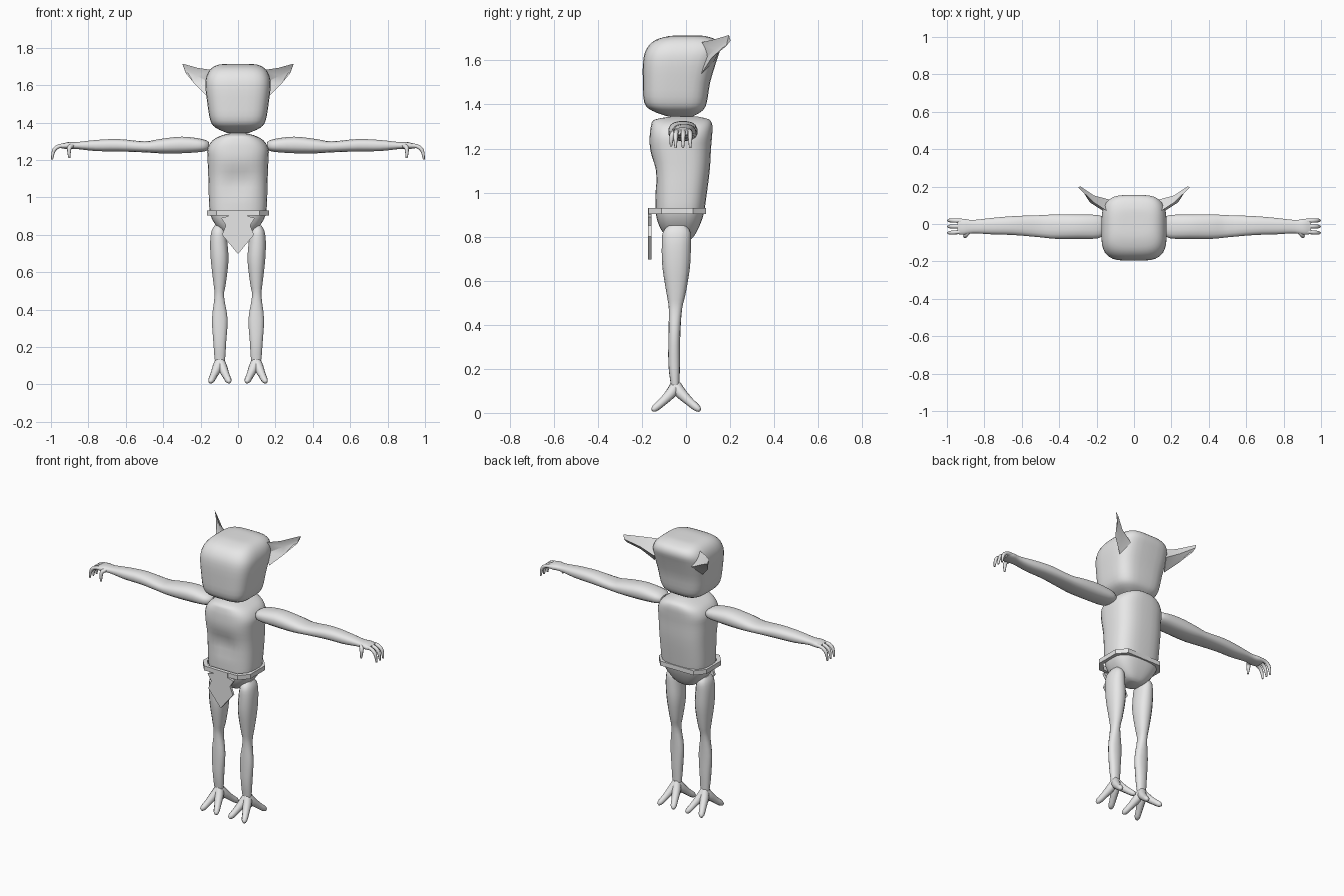
import bpy, bmesh, math
from mathutils import Vector

if "Cube" in bpy.data.objects:
    bpy.data.objects.remove(bpy.data.objects["Cube"])

grey = bpy.data.materials.new("grey_clay")
grey.diffuse_color = (0.8, 0.8, 0.8, 1)
grey.use_nodes = True
grey.node_tree.nodes["Principled BSDF"].inputs["Base Color"].default_value = grey.diffuse_color


def finish(name, bm, mirror=False, angle=50):
    """Turn a bmesh into a shaded object, optionally mirrored across x = 0."""
    bmesh.ops.recalc_face_normals(bm, faces=bm.faces)
    me = bpy.data.meshes.new(name)
    bm.to_mesh(me)
    bm.free()
    me.materials.append(grey)
    ob = bpy.data.objects.new(name, me)
    bpy.context.collection.objects.link(ob)
    if mirror:
        ob.modifiers.new("mirror", 'MIRROR').use_mirror_merge = False
    bpy.ops.object.select_all(action='DESELECT')
    ob.select_set(True)
    bpy.context.view_layer.objects.active = ob
    bpy.ops.object.shade_smooth_by_angle(angle=math.radians(angle))
    return ob


def skin(bm, rings):
    """Bridge a list of point rings and cap both ends."""
    vs = [[bm.verts.new(p) for p in r] for r in rings]
    n = len(vs[0])
    for a, b in zip(vs, vs[1:]):
        for i in range(n):
            j = (i + 1) % n
            bm.faces.new((a[i], a[j], b[j], b[i]))
    bm.faces.new(vs[0][::-1])
    bm.faces.new(vs[-1])


def smooth_rows(rows, sub):
    """Catmull-Rom interpolation of rows of numbers."""
    out = []
    for i in range(len(rows) - 1):
        p = [rows[max(0, min(len(rows) - 1, i + k))] for k in (-1, 0, 1, 2)]
        for s in range(sub):
            t = s / sub
            out.append([0.5 * (2 * b + (c - a) * t + (2 * a - 5 * b + 4 * c - d) * t * t
                               + (3 * b - a - 3 * c + d) * t ** 3)
                        for a, b, c, d in zip(*p)])
    return out + [list(rows[-1])]


def loft(bm, rows, axis='z', seg=24, power=2.0, sub=3):
    """Rows are (position, u min, u max, v min, v max) of rounded sections."""
    rings = []
    for t, u0, u1, v0, v1 in smooth_rows(rows, sub):
        ring = []
        for k in range(seg):
            a = 2 * math.pi * (k + 0.5) / seg
            c, s = math.cos(a), math.sin(a)
            u = (u0 + u1) / 2 + (u1 - u0) / 2 * math.copysign(abs(c) ** (2 / power), c)
            v = (v0 + v1) / 2 + (v1 - v0) / 2 * math.copysign(abs(s) ** (2 / power), s)
            ring.append((u, v, t) if axis == 'z' else (t, u, v))
        rings.append(ring)
    skin(bm, rings)


def tube(bm, rows, seg=8, sub=3):
    """Rows are (x, y, z, radius) along a path."""
    pts = smooth_rows(rows, sub)
    rings = []
    for i, p in enumerate(pts):
        a, b = pts[max(i - 1, 0)], pts[min(i + 1, len(pts) - 1)]
        d = (Vector(b[:3]) - Vector(a[:3])).normalized()
        side = d.cross(Vector((0, 1, 0.2))).normalized()
        up = d.cross(side)
        rings.append([Vector(p[:3]) + p[3] * (side * math.cos(2 * math.pi * k / seg)
                      + up * math.sin(2 * math.pi * k / seg)) for k in range(seg)])
    skin(bm, rings)


# Head: rounded block with an overhanging back
bm = bmesh.new()
loft(bm, [(1.345, -.06, .06, -.08, .03), (1.372, -.12, .12, -.155, .075),
          (1.41, -.148, .148, -.19, .095), (1.5, -.164, .164, -.196, .11),
          (1.6, -.175, .175, -.195, .14), (1.655, -.166, .166, -.178, .156),
          (1.692, -.14, .14, -.14, .14), (1.71, -.10, .10, -.08, .09),
          (1.713, -.04, .04, -.03, .05)], seg=32, power=3.6)
finish("head", bm, angle=70)

# Ears: hollow-fronted points sweeping up and back
bm = bmesh.new()
skin(bm, [[(.13, .06, 1.68), (.145, .09, 1.61), (.165, .07, 1.54), (.13, .13, 1.60)],
          [(.215, .115, 1.692), (.220, .132, 1.65), (.235, .115, 1.61), (.213, .152, 1.645)],
          [(.298, .195, 1.715), (.288, .188, 1.69), (.280, .183, 1.665), (.288, .202, 1.69)]])
finish("ear", bm, mirror=True, angle=40)

# Torso and pelvis, with a shallow hollow under the ribs
bm = bmesh.new()
loft(bm, [(.785, -.03, .03, -.06, .015), (.80, -.07, .07, -.09, .035),
          (.845, -.115, .115, -.12, .06), (.90, -.146, .146, -.137, .08),
          (.96, -.155, .155, -.14, .09), (1.1, -.159, .159, -.147, .108),
          (1.2, -.163, .163, -.164, .114), (1.26, -.163, .163, -.165, .119),
          (1.305, -.136, .136, -.159, .12), (1.332, -.085, .085, -.142, .105),
          (1.346, -.03, .03, -.06, .05)], seg=32, power=2.9)
for v in bm.verts:
    if v.co.y < -0.05:
        v.co.y += 0.02 * math.exp(-(v.co.x / .07) ** 2 - ((v.co.z - 1.08) / .06) ** 2)
finish("torso", bm, angle=70)

# Belt: faceted band around the hips
bm = bmesh.new()
outer, inner = [], []
for sx, sy in ((1, .55), (.7, 1), (-.7, 1), (-1, .55), (-1, -.55), (-.7, -1), (.7, -1), (1, -.55)):
    outer.append((sx * .165, -.04 + sy * .13))
    inner.append((sx * .143, -.04 + sy * .11))
loops = [[bm.verts.new((x, y, z)) for x, y in pts]
         for pts, z in ((outer, .902), (outer, .93), (inner, .93), (inner, .902))]
for i in range(4):
    a, b = loops[i], loops[(i + 1) % 4]
    for k in range(8):
        j = (k + 1) % 8
        bm.faces.new((a[k], a[j], b[j], b[k]))
finish("belt", bm, angle=30)

# Loincloth: ragged pointed plate hanging from the belt
bm = bmesh.new()
half = [(.05, .93), (.05, .90), (.09, .89), (.065, .85), (.085, .80)]
outline = half + [(0, .697)] + [(-x, z) for x, z in reversed(half)]
skin(bm, [[(x, y, z) for x, z in outline] for y in (-.173, -.157)])
finish("loincloth", bm, angle=30)

# Arms, ending in flat palms
bm = bmesh.new()
loft(bm, [(.155, -.05, .03, 1.255, 1.295), (.19, -.077, .048, 1.243, 1.312),
          (.30, -.08, .052, 1.235, 1.325), (.42, -.08, .052, 1.235, 1.312),
          (.50, -.072, .048, 1.24, 1.30), (.64, -.06, .043, 1.245, 1.312),
          (.76, -.056, .033, 1.247, 1.307), (.86, -.05, .022, 1.258, 1.296),
          (.91, -.058, .028, 1.258, 1.295), (.945, -.054, .026, 1.262, 1.285)],
     axis='x', seg=16, power=2.5)
finish("arm", bm, mirror=True)

# Fingers and thumb, curling down
bm = bmesh.new()
for y in (-.045, -.013, .018):
    tube(bm, [(.915, y * .9, 1.277, .012), (.958, y, 1.273, .011),
              (.985, y * 1.05, 1.25, .010), (.994, y * 1.05, 1.202, .005)])
tube(bm, [(.885, -.04, 1.277, .013), (.90, -.06, 1.268, .012),
          (.903, -.066, 1.245, .010), (.902, -.068, 1.21, .005)])
finish("fingers", bm, mirror=True)

# Legs: thigh, narrow knee, calf and ankle
bm = bmesh.new()
loft(bm, [(.09, .078, .118, -.065, -.03), (.14, .068, .126, -.071, -.03),
          (.22, .063, .132, -.08, -.027), (.35, .055, .14, -.08, -.026),
          (.47, .074, .126, -.078, -.018), (.54, .064, .132, -.088, -.002),
          (.66, .05, .146, -.107, .018), (.76, .056, .15, -.11, .022),
          (.82, .066, .142, -.105, .02), (.85, .08, .125, -.08, 0)],
     seg=14, power=2.3)
finish("leg", bm, mirror=True)

# Feet: four splayed toes under each ankle
bm = bmesh.new()
for sx in (-1, 1):
    for sy in (-1, 1):
        tube(bm, [(.097, -.047, .125, .026), (.097 + sx * .014, -.046 + sy * .022, .09, .026),
                  (.097 + sx * .032, -.045 + sy * .062, .05, .020),
                  (.097 + sx * .046, -.045 + sy * .095, .022, .017),
                  (.097 + sx * .054, -.045 + sy * .107, .012, .008)])
finish("foot", bm, mirror=True, angle=60)
